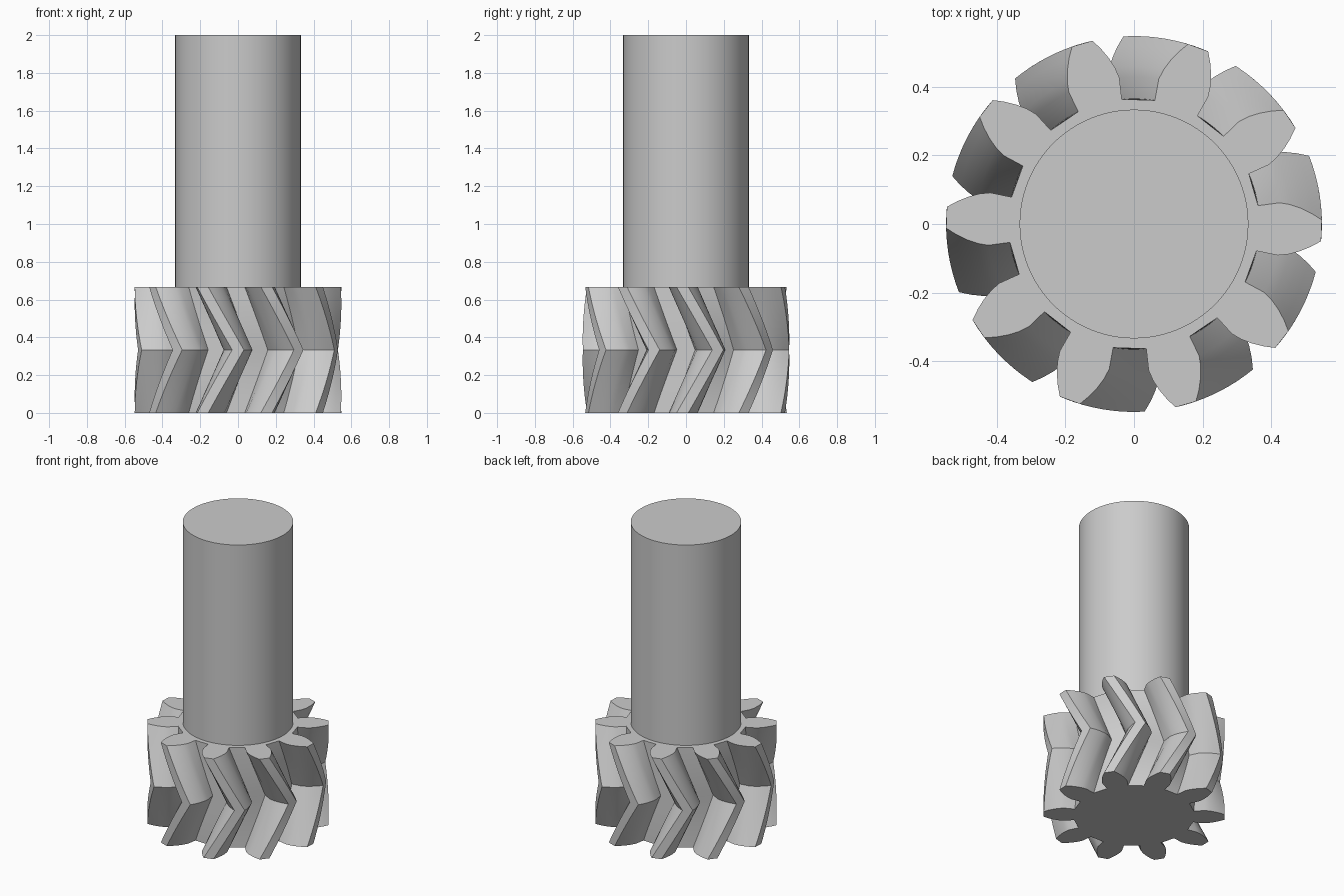
import bpy, bmesh
from math import cos, sin, radians

cube = bpy.data.objects.get("Cube")
if cube:
    bpy.data.objects.remove(cube, do_unlink=True)

TEETH = 10
GEAR_HEIGHT = 0.667
TWIST = 20          # degrees the teeth advance from either end to the middle
SLICES = 16
PHASE = -2

grey = bpy.data.materials.new("grey_metal")
grey.use_nodes = True
grey.diffuse_color = (0.6, 0.6, 0.6, 1)
grey.node_tree.nodes["Principled BSDF"].inputs["Base Color"].default_value = (0.6, 0.6, 0.6, 1)


def finish(name, bm):
    bmesh.ops.recalc_face_normals(bm, faces=bm.faces)
    mesh = bpy.data.meshes.new(name)
    bm.to_mesh(mesh)
    bm.free()
    mesh.materials.append(grey)
    ob = bpy.data.objects.new(name, mesh)
    bpy.context.collection.objects.link(ob)
    bpy.ops.object.select_all(action='DESELECT')
    ob.select_set(True)
    bpy.context.view_layer.objects.active = ob
    bpy.ops.object.shade_smooth_by_angle(angle=radians(28))
    return ob


# One tooth flank: (radius, half angle in degrees) from root to tip
flank = [(0.365, 10.4), (0.428, 10.3), (0.458, 9.1), (0.488, 7.4), (0.518, 5.4), (0.547, 3.25)]
tooth = [(r, -a) for r, a in flank] + [(r, a) for r, a in reversed(flank)]
outline = [(r, PHASE + i * 360 / TEETH + a) for i in range(TEETH) for r, a in tooth]

# Herringbone gear: twisted outline, mirrored about its mid height
bm = bmesh.new()
rings = []
for s in range(SLICES + 1):
    t = s / SLICES
    turn = TWIST * (1 - abs(2 * t - 1))
    rings.append([bm.verts.new((r * cos(radians(a + turn)), r * sin(radians(a + turn)), GEAR_HEIGHT * t))
                  for r, a in outline])
n = len(outline)
for low, high in zip(rings, rings[1:]):
    for i in range(n):
        j = (i + 1) % n
        bm.faces.new((low[i], low[j], high[j], high[i]))
bm.faces.new(rings[0])
bm.faces.new(rings[-1])
finish("herringbone_gear", bm)

# Plain round shaft on top of the gear
bm = bmesh.new()
bmesh.ops.create_cone(bm, cap_ends=True, segments=96, radius1=0.333, radius2=0.333, depth=2 - GEAR_HEIGHT)
bmesh.ops.translate(bm, verts=bm.verts, vec=(0, 0, (2 + GEAR_HEIGHT) / 2))
finish("shaft", bm)
